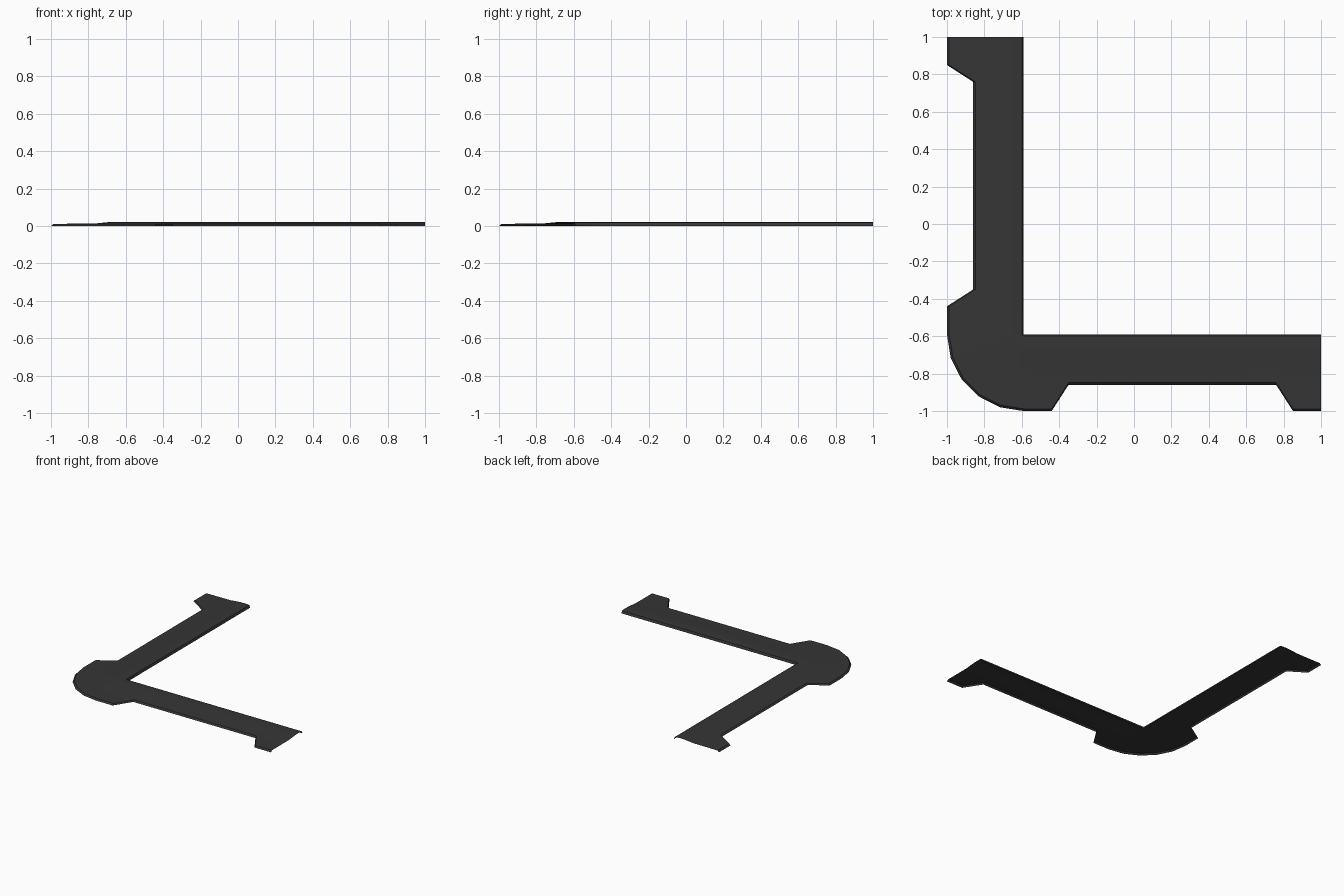
import bpy, bmesh, math

if "Cube" in bpy.data.objects:
    bpy.data.objects.remove(bpy.data.objects["Cube"])

C = -0.59          # inner corner, same in x and y
WIDE, NARROW = 0.41, 0.27

# Dark grey material
mat = bpy.data.materials.new("dark grey")
mat.diffuse_color = (0.036, 0.036, 0.036, 1)
mat.use_nodes = True
mat.node_tree.nodes["Principled BSDF"].inputs["Base Color"].default_value = mat.diffuse_color

# Stations along the trim: (origin, outward direction, width)
arm = [(1.0, WIDE), (0.85, WIDE), (0.76, NARROW), (-0.35, NARROW), (-0.44, WIDE)]
stations = [((x, C), (0, -1), w) for x, w in arm]
for i in range(6):
    a = math.radians(-90 - 18 * i)
    stations.append(((C, C), (math.cos(a), math.sin(a)), WIDE))
stations += [((C, y), (-1, 0), w) for y, w in reversed(arm)]


def section(w):
    """Raised inner lip, slope, flat flange and bevelled outer edge."""
    return [(0, 0), (0.008, 0.019), (0.03, 0.022), (0.09, 0.022),
            (0.18, 0.013), (w - 0.012, 0.012), (w, 0)]


# Corner trim: loft the section through all stations
bm = bmesh.new()
rows = []
for (ox, oy), (dx, dy), w in stations:
    rows.append([bm.verts.new((ox + dx * d, oy + dy * d, z)) for d, z in section(w)])
for a, b in zip(rows, rows[1:]):
    for i in range(len(a) - 1):
        bm.faces.new((a[i], b[i], b[i + 1], a[i + 1]))
bmesh.ops.remove_doubles(bm, verts=bm.verts, dist=1e-5)
bmesh.ops.dissolve_degenerate(bm, edges=bm.edges, dist=1e-5)
bm.normal_update()
if sum(f.normal.z * f.calc_area() for f in bm.faces) < 0:
    bmesh.ops.reverse_faces(bm, faces=bm.faces)

mesh = bpy.data.meshes.new("corner_trim")
bm.to_mesh(mesh)
bm.free()
obj = bpy.data.objects.new("corner_trim", mesh)
bpy.context.collection.objects.link(obj)
mesh.materials.append(mat)

# Smooth shading with sharp lips
bpy.context.view_layer.objects.active = obj
obj.select_set(True)
bpy.ops.object.shade_smooth_by_angle(angle=math.radians(30))
